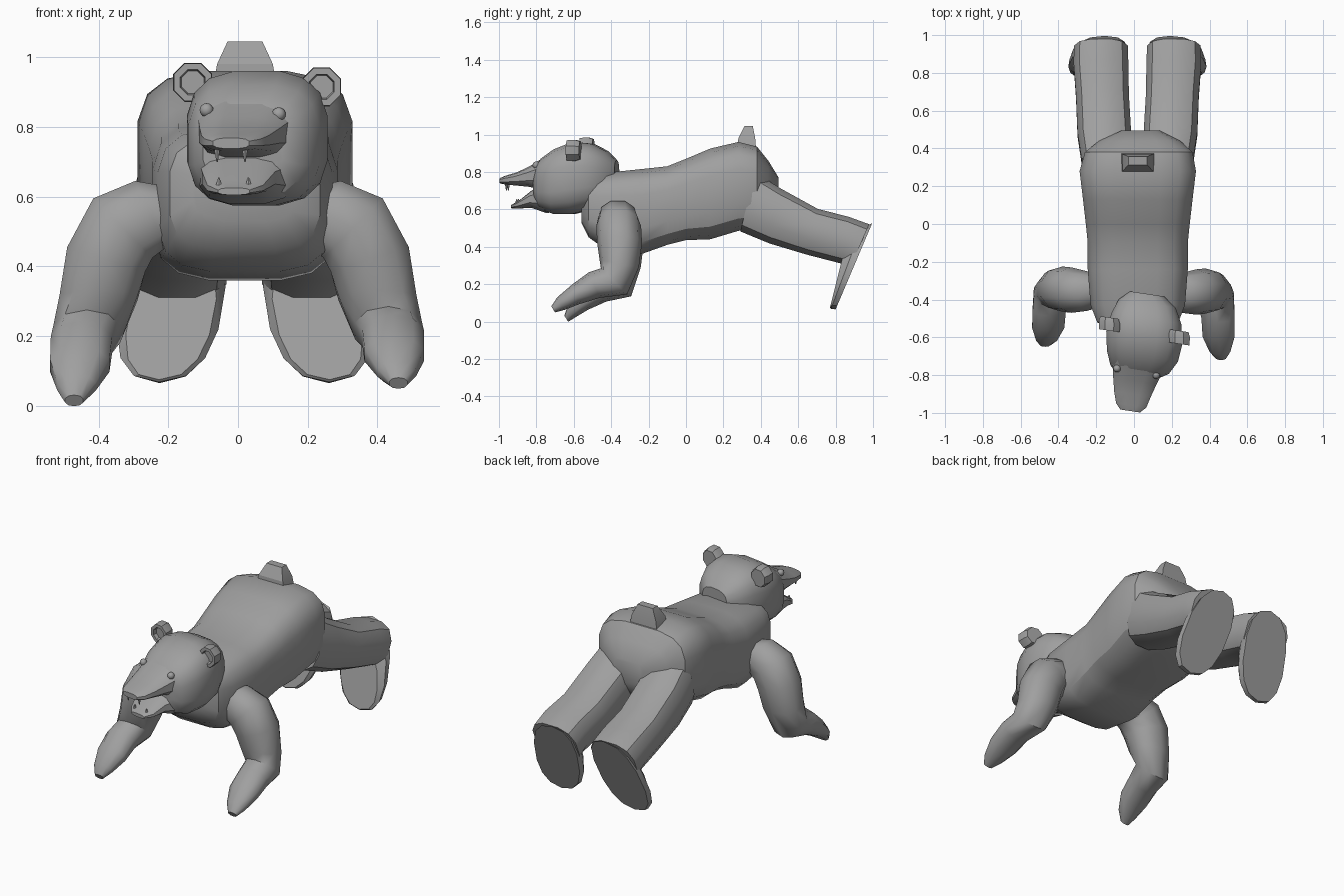
import bpy, bmesh, math
from mathutils import Vector

grey = bpy.data.materials.new("fur_grey")
grey.diffuse_color = (0.35, 0.35, 0.35, 1)


def finish(name, bm, angle=32):
    bmesh.ops.recalc_face_normals(bm, faces=bm.faces)
    me = bpy.data.meshes.new(name)
    bm.to_mesh(me)
    bm.free()
    me.materials.append(grey)
    me.shade_smooth()
    me.set_sharp_from_angle(angle=math.radians(angle))
    ob = bpy.data.objects.new(name, me)
    bpy.context.collection.objects.link(ob)
    return ob


def outline(n, power):
    """Unit superellipse polygon that touches its bounding square."""
    pts = []
    for i in range(n):
        t = 2 * math.pi * (i + 0.5) / n
        pts.append([math.copysign(abs(f) ** (2 / power), f) for f in (math.cos(t), math.sin(t))])
    mu, mv = max(p[0] for p in pts), max(p[1] for p in pts)
    return [(u / mu, v / mv) for u, v in pts]


def loft(name, rings, n=12, power=2.0, angle=32):
    """Skin closed rings given as (centre, half-width vector, half-height vector)."""
    bm = bmesh.new()
    shape = outline(n, power)
    loops = []
    for ring in rings:
        c, a, b = map(Vector, ring)
        loops.append([bm.verts.new(c + a * u + b * v) for u, v in shape])
    for p, q in zip(loops, loops[1:]):
        for i in range(n):
            j = (i + 1) % n
            bm.faces.new((p[i], p[j], q[j], q[i]))
    bm.faces.new(loops[0])
    bm.faces.new(loops[-1])
    return finish(name, bm, angle)


def slices(rows, yaw=0.0):
    """Rows of (y, centre x, half width, top, bottom) turned into rings."""
    return [((cx, y, (t + b) / 2), (r, -yaw * r, 0), (0, 0, (t - b) / 2))
            for y, cx, r, t, b in rows]


# Torso
loft("torso", slices([
    (-0.56, 0.02, 0.15, 0.72, 0.53),
    (-0.52, 0.02, 0.215, 0.77, 0.45),
    (-0.43, 0.02, 0.25, 0.795, 0.385),
    (-0.24, 0.02, 0.265, 0.815, 0.36),
    (-0.10, 0.02, 0.265, 0.83, 0.41),
    (0.00, 0.02, 0.275, 0.87, 0.435),
    (0.13, 0.02, 0.29, 0.925, 0.44),
    (0.28, 0.02, 0.308, 0.96, 0.485),
    (0.38, 0.025, 0.285, 0.935, 0.50),
    (0.44, 0.03, 0.215, 0.86, 0.53),
    (0.495, 0.035, 0.10, 0.77, 0.62)]), n=16, power=3.5)

# Tail stub, narrowing upward
loft("tail", [((0.02, 0.325, 0.92), (0.09, 0, 0), (0, 0.05, 0)),
              ((0.02, 0.325, 0.98), (0.08, 0, 0), (0, 0.045, 0)),
              ((0.02, 0.335, 1.045), (0.05, 0, 0), (0, 0.022, 0))], n=4, angle=20)

# Head, snout and open lower jaw, turned slightly to one side
YAW = 0.15
loft("head", slices([
    (-0.37, 0.07, 0.09, 0.86, 0.70),
    (-0.42, 0.07, 0.15, 0.91, 0.64),
    (-0.50, 0.065, 0.185, 0.95, 0.60),
    (-0.60, 0.055, 0.202, 0.96, 0.575),
    (-0.70, 0.045, 0.188, 0.92, 0.575),
    (-0.77, 0.03, 0.155, 0.87, 0.60),
    (-0.80, 0.015, 0.115, 0.83, 0.64)], YAW), n=16, power=2.9)
loft("snout", slices([
    (-0.74, 0.025, 0.14, 0.885, 0.70),
    (-0.83, 0.005, 0.115, 0.83, 0.72),
    (-0.90, -0.008, 0.097, 0.797, 0.727),
    (-0.96, -0.015, 0.08, 0.78, 0.732),
    (-0.99, -0.02, 0.052, 0.768, 0.738)], YAW), n=12, power=2.8)
loft("lower_jaw", slices([
    (-0.74, 0.025, 0.135, 0.74, 0.58),
    (-0.82, 0.002, 0.105, 0.70, 0.608),
    (-0.89, -0.008, 0.08, 0.645, 0.605),
    (-0.93, -0.012, 0.045, 0.625, 0.605)], YAW), n=12, power=2.8)

# Teeth
for i, (x, y, z, h) in enumerate([(-0.06, -0.95, 0.74, -0.04), (0.02, -0.96, 0.74, -0.04),
                                  (-0.055, -0.895, 0.63, 0.025), (0.03, -0.905, 0.63, 0.025)]):
    loft(f"tooth_{i}", [((x, y, z), (0.009, 0, 0), (0, 0.009, 0)),
                        ((x, y, z + h), (0.002, 0, 0), (0, 0.002, 0))], n=6)

# Eyes
for side, pos in (("left", (-0.09, -0.765, 0.848)), ("right", (0.117, -0.80, 0.836))):
    bm = bmesh.new()
    bmesh.ops.create_uvsphere(bm, u_segments=12, v_segments=8, radius=0.02)
    bmesh.ops.translate(bm, verts=bm.verts, vec=pos)
    finish(side + "_eye", bm, 60)

# Ears, hollowed at the front
for side, (x, y, z) in (("left", (-0.13, -0.53, 0.928)), ("right", (0.24, -0.60, 0.915))):
    loft(side + "_ear", [((x, y + d, z), (r, -YAW * r, 0), (0, 0, r))
                         for d, r in ((0.035, 0.048), (0.01, 0.056), (-0.035, 0.054),
                                      (-0.035, 0.036), (-0.012, 0.032))], n=8)

# Front limbs: (centre, half width across, half depth)
arm = [
    ((0.18, -0.36, 0.54), (0.03, 0, 0.09), (0, -0.09, 0)),
    ((0.25, -0.365, 0.55), (0.045, 0, 0.095), (0, -0.105, 0)),
    ((0.33, -0.36, 0.51), (0.085, 0, 0.085), (0, -0.12, 0)),
    ((0.378, -0.355, 0.42), (0.112, 0, 0.035), (0, -0.12, 0)),
    ((0.40, -0.357, 0.31), (0.112, 0, 0), (0, -0.105, 0.02)),
    ((0.432, -0.385, 0.215), (0.096, 0, 0), (0, -0.07, 0.07)),
    ((0.445, -0.49, 0.195), (0.088, 0, 0), (0, -0.03, 0.068)),
    ((0.448, -0.59, 0.145), (0.085, 0, 0), (0, -0.02, 0.052)),
    ((0.455, -0.67, 0.095), (0.055, 0, 0), (0, -0.02, 0.033)),
    ((0.46, -0.71, 0.065), (0.026, 0, 0), (0, -0.01, 0.016))]
loft("right_front_leg", arm, n=10, power=2.2, angle=45)
# The other paw reaches lower and less far forward
other = []
for i, ((x, y, z), a, b) in enumerate(arm):
    k = max(0, i - 4) / 5
    other.append(((-x - 0.01 * k, y + 0.01 + 0.06 * k, z - 0.05 * k), (-a[0], 0, a[2]), b))
loft("left_front_leg", other, n=10, power=2.2, angle=45)

# Hind legs stretched back, each with a flat tilted sole
for side, s in (("left", -1), ("right", 1)):
    def ring(x, y, z, r, by, bz, bx=0):
        return ((0.018 + s * x, y, z), (s * r, 0, 0), (s * bx, by, bz))
    loft(side + "_hind_leg", [
        ring(0.165, 0.33, 0.64, 0.13, 0.04, 0.158),
        ring(0.175, 0.475, 0.565, 0.142, 0.03, 0.147),
        ring(0.185, 0.675, 0.48, 0.14, 0.03, 0.122),
        ring(0.193, 0.85, 0.435, 0.145, 0.02, 0.125),
        ring(0.193, 0.925, 0.395, 0.142, 0.055, 0.125)], n=12, power=2.6)
    loft(side + "_foot", [
        ring(0.21, 0.815, 0.255, 0.12, 0.045, 0.18, -0.035),
        ring(0.21, 0.855, 0.28, 0.146, 0.08, 0.212, -0.035),
        ring(0.208, 0.898, 0.296, 0.142, 0.098, 0.231, -0.035)], n=14, power=2.4)
